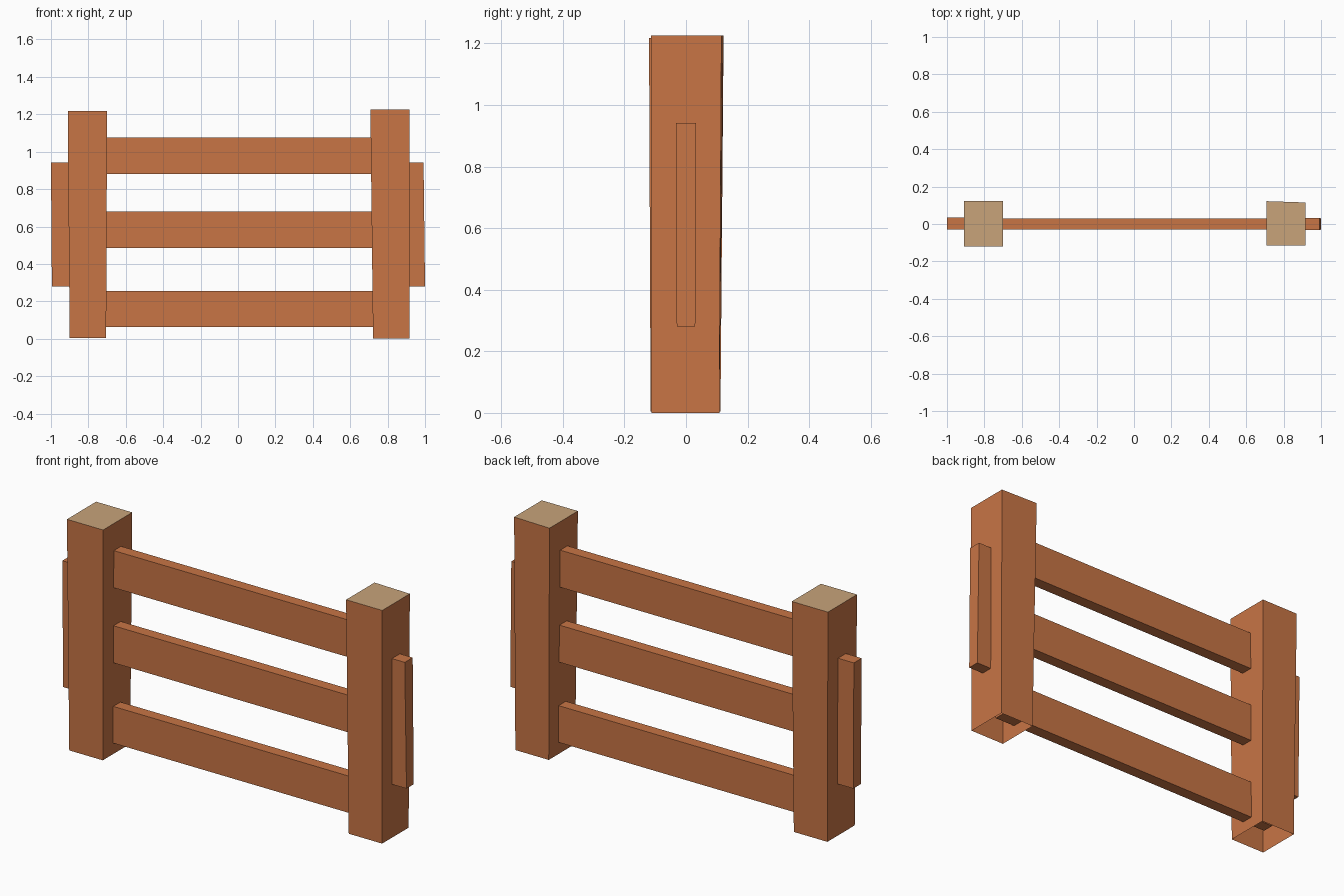
import bpy

if "Cube" in bpy.data.objects:
    bpy.data.objects.remove(bpy.data.objects["Cube"])


def material(name, rgb):
    m = bpy.data.materials.new(name)
    m.diffuse_color = (*rgb, 1.0)
    m.use_nodes = True
    m.node_tree.nodes["Principled BSDF"].inputs["Base Color"].default_value = m.diffuse_color
    return m


WOOD = material("orange brown wood", (0.578, 0.178, 0.060))
CUT = material("pale cut wood", (0.578, 0.366, 0.195))


def block(name, bottom, top, z0, z1, open_base=False, cap=None):
    """Six-sided block from two rings of four corners (counter-clockwise from above)."""
    verts = [(x, y, z0) for x, y in bottom] + [(x, y, z1) for x, y in top]
    faces = [(i, (i + 1) % 4, 4 + (i + 1) % 4, 4 + i) for i in range(4)]
    faces.append((4, 5, 6, 7))
    if not open_base:
        faces.append((3, 2, 1, 0))
    mesh = bpy.data.meshes.new(name)
    mesh.from_pydata(verts, [], faces)
    mesh.materials.append(WOOD)
    if cap:
        mesh.materials.append(cap)
        mesh.polygons[4].material_index = 1
    mesh.update()
    obj = bpy.data.objects.new(name, mesh)
    bpy.context.collection.objects.link(obj)
    return obj


def ring(x0, x1, y0, y1):
    return [(x0, y0), (x1, y0), (x1, y1), (x0, y1)]


# Posts: hollow underneath, slightly wider at the top, pale sawn ends
block("left_post", ring(-0.90, -0.705, -0.115, 0.112), ring(-0.91, -0.70, -0.12, 0.122),
      0.005, 1.218, open_base=True, cap=CUT)
right_top = ring(0.708, 0.918, -0.114, 0.122)
right_top[2] = (0.918, 0.115)  # worn back corner
block("right_post", ring(0.722, 0.916, -0.112, 0.108), right_top,
      0.0, 1.226, open_base=True, cap=CUT)

# Three horizontal rails, ends buried in the posts
for i, (z0, z1) in enumerate([(0.063, 0.256), (0.485, 0.68), (0.88, 1.075)]):
    r = ring(-0.835, 0.835, -0.03, 0.03)
    block(f"rail_{i + 1}", r, r, z0, z1)

# Upright battens on the outer sides of the posts
block("left_batten", ring(-0.995, -0.84, -0.03, 0.033), ring(-1.0, -0.84, -0.03, 0.035), 0.28, 0.942)
block("right_batten", ring(0.84, 1.0, -0.03, 0.03), ring(0.84, 0.992, -0.033, 0.033), 0.28, 0.942)
